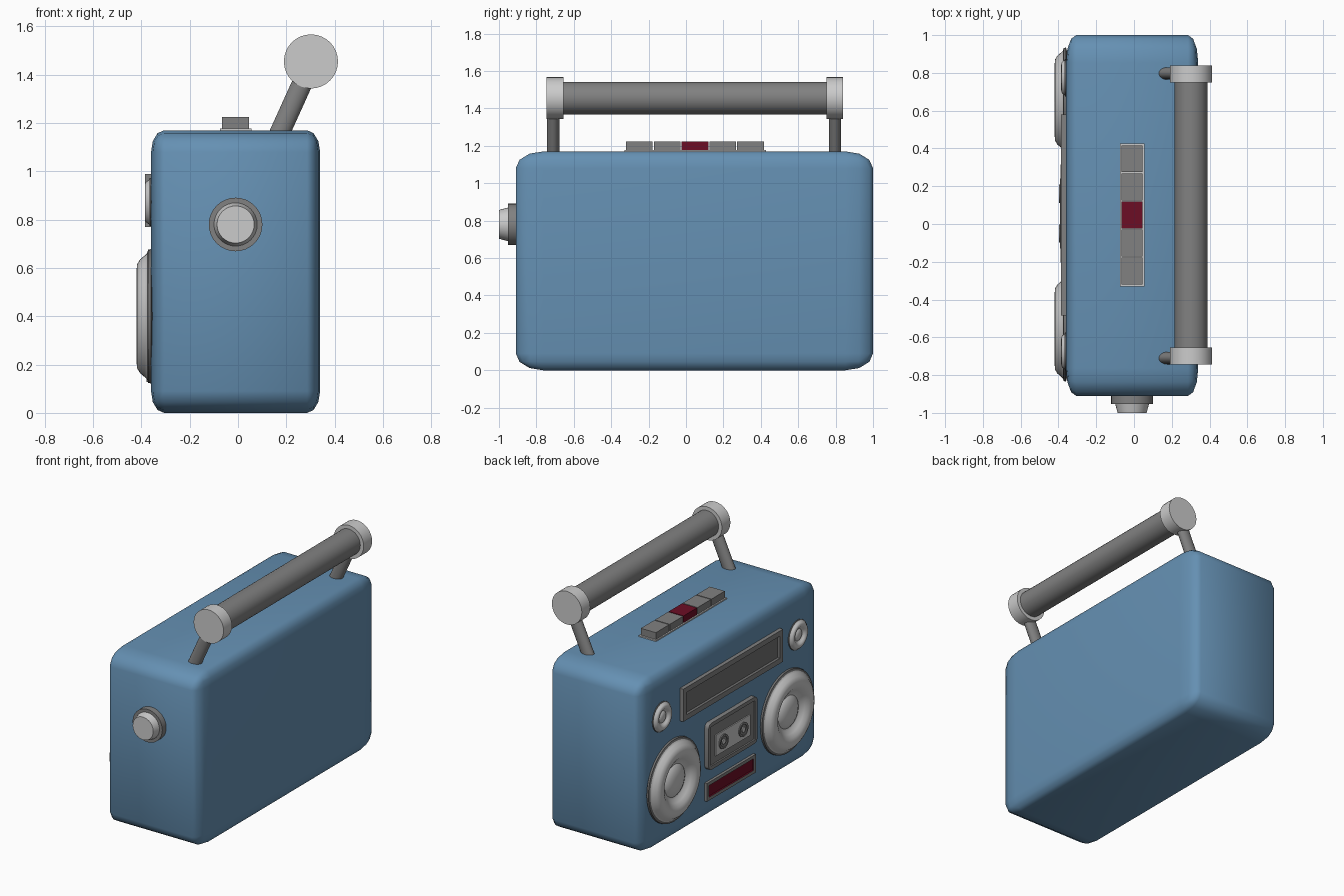
import bpy, bmesh, math
from mathutils import Vector, Matrix

if "Cube" in bpy.data.objects:
    bpy.data.objects.remove(bpy.data.objects["Cube"])


def mat(name, r, g, b):
    m = bpy.data.materials.new(name)
    m.diffuse_color = (r, g, b, 1)
    m.use_nodes = True
    m.node_tree.nodes["Principled BSDF"].inputs["Base Color"].default_value = m.diffuse_color
    return m


BLUE = mat("blue", 0.13, 0.28, 0.45)
GREY = mat("mid grey", 0.22, 0.22, 0.22)
DARK = mat("dark grey", 0.16, 0.16, 0.16)
LIGHT = mat("light grey", 0.6, 0.6, 0.6)
RED = mat("dark red", 0.15, 0.004, 0.018)
FACE = -0.36      # x of the speaker side
MID = 0.05        # y centre of the speaker side


def finish(name, bm, mats, angle=30):
    bmesh.ops.recalc_face_normals(bm, faces=bm.faces)
    me = bpy.data.meshes.new(name)
    bm.to_mesh(me)
    bm.free()
    for m in mats:
        me.materials.append(m)
    ob = bpy.data.objects.new(name, me)
    bpy.context.collection.objects.link(ob)
    bpy.ops.object.select_all(action='DESELECT')
    ob.select_set(True)
    bpy.context.view_layer.objects.active = ob
    if angle:
        bpy.ops.object.shade_smooth_by_angle(angle=math.radians(angle))
    return ob


def box_bm(x, y, z):
    bm = bmesh.new()
    bmesh.ops.create_cube(bm, size=1)
    for v in bm.verts:
        for i, (a, b) in enumerate((x, y, z)):
            v.co[i] = a if v.co[i] < 0 else b
    return bm


def box(name, x, y, z, m):
    return finish(name, box_bm(x, y, z), [m], 0)


def panel(name, x, y, z, mats, rim, depth, corner=0):
    """Plate on the speaker side with a recessed inner face."""
    bm = box_bm(x, y, z)
    if corner:
        es = [e for e in bm.edges
              if abs(e.verts[0].co.x - e.verts[1].co.x) > 1e-4]
        bmesh.ops.bevel(bm, geom=es, offset=corner, segments=4,
                        profile=0.5, affect='EDGES')
    bm.normal_update()
    f = min(bm.faces, key=lambda f: f.normal.x)
    bmesh.ops.inset_region(bm, faces=[f], thickness=rim, use_even_offset=True)
    f.material_index = len(mats) - 1
    bmesh.ops.inset_region(bm, faces=[f], thickness=0.004, depth=-depth,
                           use_even_offset=True)
    return finish(name, bm, mats)


def tube(name, a, b, r1, r2, m, seg=32, squash=1):
    """Cylinder or cone from a to b."""
    a, b = Vector(a), Vector(b)
    bm = bmesh.new()
    rot = (b - a).to_track_quat('Z', 'Y').to_matrix().to_4x4()
    bmesh.ops.create_cone(bm, cap_ends=True, segments=seg, radius1=r1,
                          radius2=r2, depth=(b - a).length,
                          matrix=Matrix.Translation((a + b) / 2) @ rot)
    for v in bm.verts:
        v.co.y = a.y + (v.co.y - a.y) * squash
    return finish(name, bm, [m], 40)


def lathe(name, y, z, prof, mats, split=0, seg=48, base=FACE):
    """Revolve (radius, height) points about an axis pointing to -x."""
    bm = bmesh.new()
    rings = []
    for r, h in prof:
        if r == 0:
            rings.append([bm.verts.new((base - h, y, z))] * seg)
        else:
            rings.append([bm.verts.new((base - h,
                          y + r * math.cos(math.tau * k / seg),
                          z + r * math.sin(math.tau * k / seg)))
                          for k in range(seg)])
    for i in range(len(rings) - 1):
        for k in range(seg):
            j = (k + 1) % seg
            vs = [rings[i][k], rings[i][j], rings[i + 1][j], rings[i + 1][k]]
            f = bm.faces.new(list(dict.fromkeys(vs)))
            f.material_index = 0 if i < split else len(mats) - 1
    return finish(name, bm, mats, 50)


# Rounded body: a bevelled unit cube stretched to size
bm = bmesh.new()
bmesh.ops.create_cube(bm, size=1)
bmesh.ops.bevel(bm, geom=bm.edges[:], offset=0.077, segments=3,
                profile=0.5, affect='EDGES')
for v in bm.verts:
    v.co = Vector((v.co.x * 0.70 - 0.01, v.co.y * 1.91 + 0.045,
                   v.co.z * 1.17 + 0.585))
finish("body", bm, [BLUE], 180)

# Carrying handle: bar, end caps and leaning posts
tube("handle_bar", (0.302, -0.68, 1.455), (0.302, 0.77, 1.455), 0.087, 0.087, GREY)
for n, y0, y1, yp in (("front", -0.745, -0.655, -0.71), ("back", 0.75, 0.84, 0.797)):
    tube("handle_cap_" + n, (0.302, y0, 1.455), (0.302, y1, 1.455), 0.112, 0.112, LIGHT)
    tube("handle_post_" + n, (0.155, yp, 1.12), (0.30, yp, 1.44), 0.042, 0.042,
         GREY, 24, 0.78)

# Side knob
tube("knob_base", (-0.01, -0.90, 0.78), (-0.01, -0.952, 0.78), 0.111, 0.111, GREY)
tube("knob", (-0.01, -0.95, 0.78), (-0.01, -1.0, 0.78), 0.09, 0.077, LIGHT)

# Top buttons on a thin plate
box("button_plate", (-0.075, 0.055), (-0.33, 0.427), (1.16, 1.178), LIGHT)
for i in range(5):
    y = -0.32 + i * 0.1485
    box("button_%d" % (i + 1), (-0.066, 0.046), (y, y + 0.142), (1.165, 1.224),
        RED if i == 2 else GREY)

# Speakers: dark rim, light ring and centre dome
woofer = [(0.24, -0.01), (0.278, 0), (0.276, 0.012), (0.262, 0.016), (0.252, 0.026),
          (0.235, 0.046), (0.215, 0.058), (0.19, 0.06), (0.165, 0.053),
          (0.142, 0.036), (0.122, 0.018), (0.108, 0.014), (0.098, 0.022),
          (0.075, 0.034), (0.04, 0.041), (0, 0.043)]
for n, s in (("left", 1), ("right", -1)):
    lathe("speaker_" + n, MID + s * 0.606, 0.40, woofer, [DARK, LIGHT], 3)
    lathe("tweeter_" + n, MID + s * 0.725, 0.873,
          [(r * 0.36, h * 0.42) for r, h in woofer], [DARK, LIGHT], 3, 32)

# Display, cassette door and red indicator
panel("display", (-0.386, -0.34), (-0.485, 0.58), (0.77, 0.99), [GREY, DARK], 0.035, 0.014)
panel("cassette_door", (-0.39, -0.34), (-0.205, 0.315), (0.335, 0.65), [GREY], 0.025, 0.006, 0.03)
panel("indicator", (-0.378, -0.34), (-0.205, 0.315), (0.127, 0.25), [GREY, RED], 0.022, 0.006)

# Cassette window and reels
box("cassette_window", (-0.391, -0.37), (-0.13, 0.24), (0.41, 0.55), LIGHT)
for n, y in (("left", 0.16), ("right", -0.05)):
    lathe("reel_" + n, y, 0.48, [(0.048, 0), (0.048, 0.008), (0.034, 0.008),
          (0.034, 0.002), (0.018, 0.002), (0.018, 0.008), (0, 0.008)],
          [GREY, LIGHT], 4, 24, -0.39)
